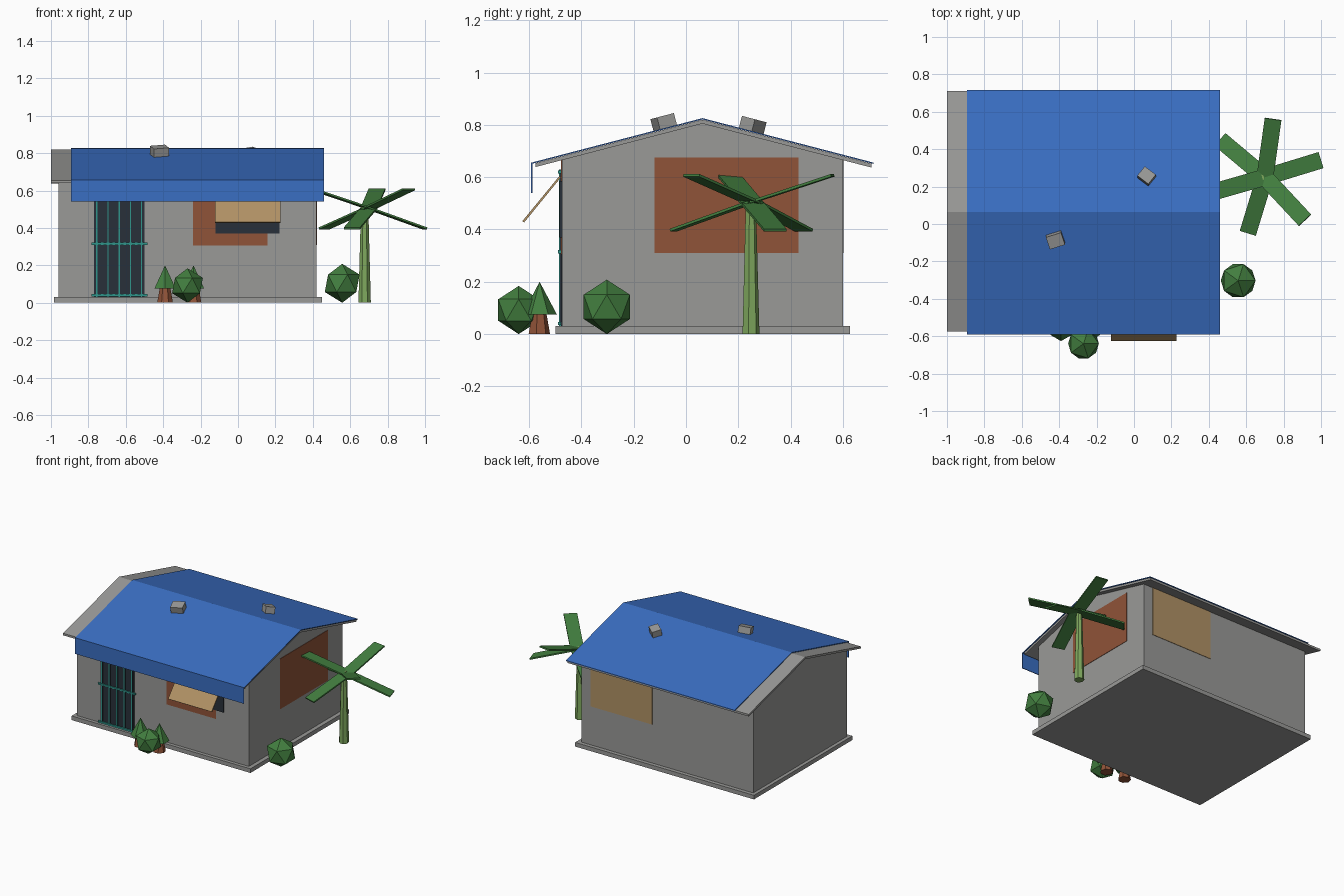
import bpy
import bmesh
from math import radians, atan
from mathutils import Matrix, Vector

cube = bpy.data.objects.get("Cube")
if cube:
    bpy.data.objects.remove(cube, do_unlink=True)


def material(name, *rgb):
    m = bpy.data.materials.new(name)
    m.use_nodes = True
    m.diffuse_color = (*rgb, 1)
    for node in m.node_tree.nodes:
        if node.type == "BSDF_PRINCIPLED":
            node.inputs["Base Color"].default_value = (*rgb, 1)
    return m


GREY = material("concrete_grey", .32, .32, .31)
BLUE = material("tarp_blue", .042, .156, .54)
RUST = material("rust_brown", .28, .087, .04)
TAN = material("plywood_tan", .44, .287, .13)
DARK = material("dark_slate", .022, .03, .042)
TEAL = material("teal_paint", .03, .3, .26)
GREEN = material("leaf_green", .055, .21, .05)
LIME = material("stem_green", .21, .39, .11)


def finish(name, bm, mat):
    bmesh.ops.recalc_face_normals(bm, faces=bm.faces[:])
    mesh = bpy.data.meshes.new(name)
    bm.to_mesh(mesh)
    bm.free()
    mesh.materials.append(mat)
    obj = bpy.data.objects.new(name, mesh)
    bpy.context.collection.objects.link(obj)
    return obj


def block(name, mat, size, matrix):
    bm = bmesh.new()
    bmesh.ops.create_cube(bm, size=1, matrix=matrix @ Matrix.Diagonal((*size, 1)))
    return finish(name, bm, mat)


def box(name, mat, x, y, z):
    """Axis-aligned box from three (low, high) ranges."""
    size = [b - a for a, b in (x, y, z)]
    centre = [(a + b) / 2 for a, b in (x, y, z)]
    return block(name, mat, size, Matrix.Translation(centre))


def prism(name, mat, profile, x0, x1):
    """Extrude a (y, z) profile along x."""
    bm = bmesh.new()
    face = bm.faces.new([bm.verts.new((x0, y, z)) for y, z in profile])
    new = bmesh.ops.extrude_face_region(bm, geom=[face])["geom"]
    verts = [v for v in new if isinstance(v, bmesh.types.BMVert)]
    bmesh.ops.translate(bm, verts=verts, vec=(x1 - x0, 0, 0))
    return finish(name, bm, mat)


def cone(name, mat, x, y, z0, z1, r0, r1, sides):
    bm = bmesh.new()
    bmesh.ops.create_cone(bm, cap_ends=True, segments=sides, radius1=r0, radius2=r1,
                          depth=z1 - z0, matrix=Matrix.Translation((x, y, (z0 + z1) / 2)))
    return finish(name, bm, mat)


def bush(name, x, y, r):
    bm = bmesh.new()
    bmesh.ops.create_icosphere(bm, subdivisions=1, radius=r,
                               matrix=Matrix.Translation((x, y, r)))
    return finish(name, bm, GREEN)


# Roof shape
RIDGE, TOP, SLOPE = .063, .826, .26


def roof_z(y, drop=0):
    return TOP - drop - SLOPE * abs(y - RIDGE)


def chevron(y0, y1, upper, lower):
    ys = (y0, RIDGE, y1)
    return [(y, roof_z(y, upper)) for y in ys] + [(y, roof_z(y, lower)) for y in reversed(ys)]


# House body
FRONT, BACK, LEFT, RIGHT = -.475, .6, .42, -.96
box("foundation", GREY, (-.985, .45), (-.5, .628), (0, .03))
prism("walls", GREY, [(FRONT, .03), (FRONT, roof_z(FRONT, .02)), (RIDGE, roof_z(RIDGE, .02)),
                      (BACK, roof_z(BACK, .02)), (BACK, .03)], RIGHT, LEFT)

# Roof slab with the blue sheet folded over the front eave
prism("roof_slab", GREY, chevron(-.575, .71, .006, .021), -1, .455)
prism("roof_sheet", BLUE, chevron(-.59, .717, 0, .005), -.893, .461)
box("front_flap", BLUE, (-.893, .461), (-.592, -.587), (.54, .657))

# Loose stones weighing down the sheet
for name, x, y, turn, size in (("front_stone", -.42, -.085, 18, (.085, .07, .05)),
                               ("back_stone", .067, .255, -38, (.075, .065, .05))):
    tilt = atan(SLOPE) * (1 if y < RIDGE else -1)
    block(name, GREY, size, Matrix.Translation((x, y, roof_z(y) + .022))
          @ Matrix.Rotation(tilt, 4, "X") @ Matrix.Rotation(radians(turn), 4, "Z"))

# Wall patches
box("front_patch", RUST, (-.24, .157), (FRONT - .003, FRONT), (.305, .67))
box("left_patch", RUST, (LEFT, LEFT + .003), (-.12, .43), (.31, .675))
box("back_patch", TAN, (-.15, .345), (BACK, BACK + .003), (.31, .67))

# Window with a propped shutter
box("window", DARK, (-.12, .222), (FRONT - .008, FRONT), (.37, .585))
prism("shutter", TAN, [(-.478, .6), (-.484, .605), (-.626, .432), (-.619, .427)], -.123, .226)

# Barred door
box("door_panel", DARK, (-.77, -.5), (FRONT - .004, FRONT), (.03, .63))
for i in range(9):
    x = -.755 + i * .03
    box("door_rib", DARK, (x - .007, x + .007), (FRONT - .007, FRONT), (.04, .625))
for i in range(5):
    x = -.755 + i * .06
    w = .005 if i == 2 else .003
    box("door_bar", TEAL, (x - w, x + w), (FRONT - .011, FRONT - .004), (.03, .63))
for z in (.04, .315, .62):
    box("door_rail", TEAL, (-.783, -.485), (FRONT - .014, FRONT - .004), (z - .006, z + .006))

# Palm with alternately raised and drooping leaves
PALM = Vector((.7, .25, .505))
cone("palm_trunk", LIME, .677, .247, 0, .515, .034, .02, 7)
for i, angle in enumerate((82, 17, -47, -107, 196, 140)):
    tilt = radians(-18 if i % 2 == 0 else 19)
    block("palm_leaf", GREEN, (.33, .09, .01), Matrix.Translation(PALM)
          @ Matrix.Rotation(radians(angle), 4, "Z") @ Matrix.Rotation(tilt, 4, "Y")
          @ Matrix.Translation((.165, 0, 0)))

# Bushes and small trees
bush("left_bush", .557, -.303, .104)
bush("front_bush", -.27, -.64, .092)
for x in (-.39, -.238):
    cone("tree_trunk", RUST, x, -.563, 0, .09, .043, .027, 7)
    cone("tree_crown", GREEN, x, -.56, .075, .2, .066, 0, 6)
